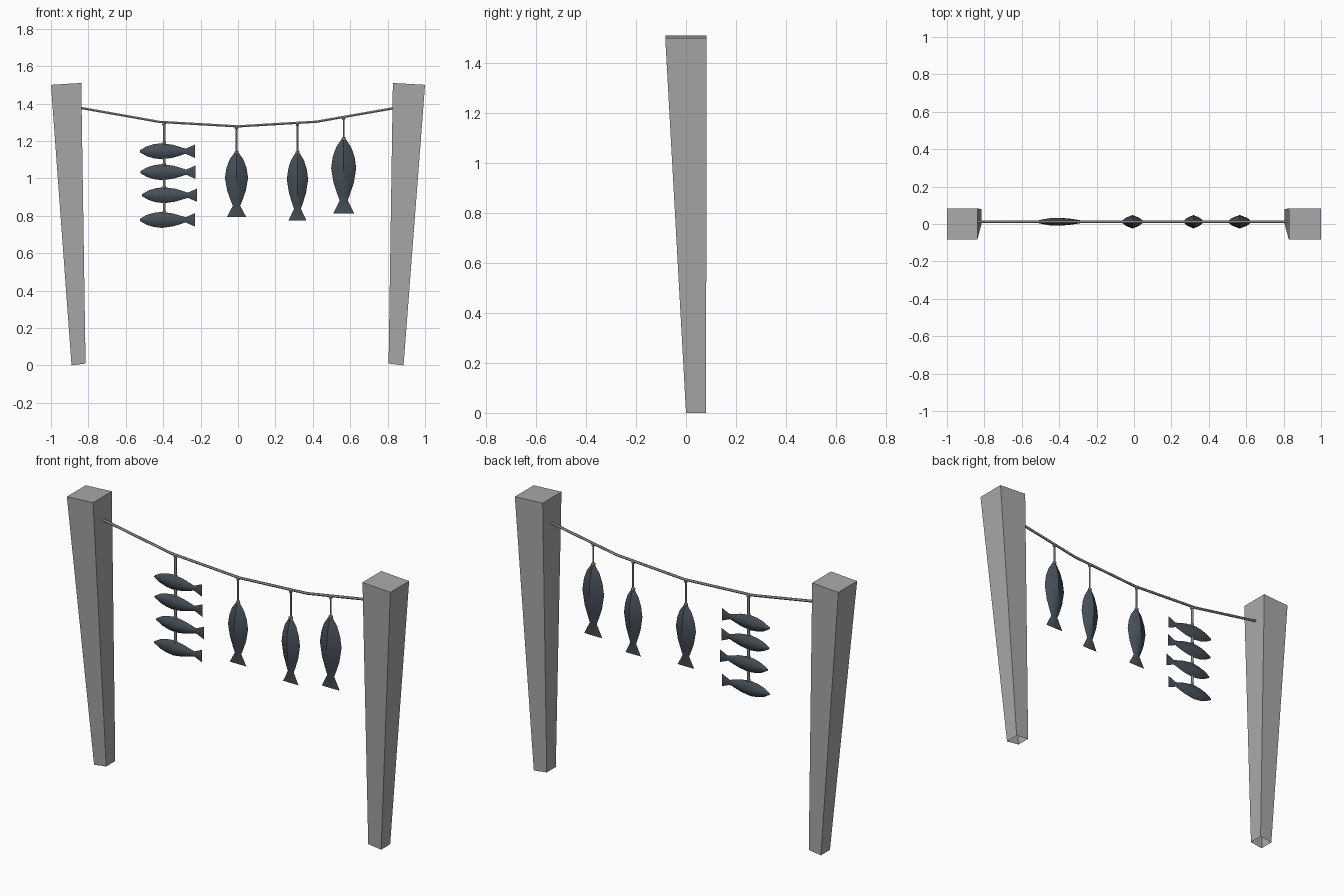
import bpy, bmesh
from math import cos, sin, pi
from mathutils import Vector

cube = bpy.data.objects.get("Cube")
if cube:
    bpy.data.objects.remove(cube, do_unlink=True)


def material(name, color):
    m = bpy.data.materials.new(name)
    m.use_nodes = True
    m.diffuse_color = (*color, 1)
    m.node_tree.nodes["Principled BSDF"].inputs["Base Color"].default_value = (*color, 1)
    return m


GREY = material("weathered grey", (0.4, 0.4, 0.4))
SLATE = material("slate fish skin", (0.06, 0.08, 0.1))


def finish(name, bm, mat, smooth=False):
    bmesh.ops.recalc_face_normals(bm, faces=bm.faces)
    mesh = bpy.data.meshes.new(name)
    bm.to_mesh(mesh)
    bm.free()
    mesh.materials.append(mat)
    obj = bpy.data.objects.new(name, mesh)
    bpy.context.collection.objects.link(obj)
    if smooth:
        bpy.ops.object.select_all(action='DESELECT')
        bpy.context.view_layer.objects.active = obj
        obj.select_set(True)
        bpy.ops.object.shade_smooth_by_angle(angle=0.7)
    return obj


def loft(bm, rings, cap_start=True, cap_end=True):
    rows = [[bm.verts.new(p) for p in ring] for ring in rings]
    n = len(rows[0])
    for a, b in zip(rows, rows[1:]):
        for i in range(n):
            j = (i + 1) % n
            bm.faces.new((a[i], a[j], b[j], b[i]))
    if cap_start:
        bm.faces.new(rows[0])
    if cap_end:
        bm.faces.new(rows[-1])


# Tapered posts: open underneath, leaning outward, with slightly sloped tops
def post(name, side, foot, head):
    def ring(inner, outer, front, back, z):
        return [(side * inner, front, z + 0.01), (side * outer, front, z),
                (side * outer, back, z), (side * inner, back, z + 0.01)]
    bm = bmesh.new()
    loft(bm, [ring(*foot, 0.0, 0.08, 0), ring(*head, -0.083, 0.083, 1.5)], cap_start=False)
    finish(name, bm, GREY)


post("right_post", -1, (0.815, 0.89), (0.838, 1.0))
post("left_post", 1, (0.805, 0.885), (0.828, 1.0))


# Cords and the sagging rope
def cord(name, points, radius, sides=6):
    bm = bmesh.new()
    pts = [Vector(p) for p in points]
    rings = []
    for i, p in enumerate(pts):
        d = (pts[min(i + 1, len(pts) - 1)] - pts[max(i - 1, 0)]).normalized()
        u = Vector((0, 1, 0))
        v = d.cross(u)
        rings.append([p + radius * (u * cos(2 * pi * k / sides) + v * sin(2 * pi * k / sides))
                      for k in range(sides)])
    loft(bm, rings)
    finish(name, bm, GREY, True)


def knot(name, x, z, radius):
    bm = bmesh.new()
    bmesh.ops.create_icosphere(bm, subdivisions=1, radius=radius)
    bmesh.ops.translate(bm, verts=bm.verts, vec=(x, Y, z))
    finish(name, bm, GREY)


Y = 0.012
cord("rope", [(-0.86, Y, 1.38), (-0.42, Y, 1.302), (0, Y, 1.278),
              (0.42, Y, 1.303), (0.86, Y, 1.38)], 0.007)

# Fish: position along body, width, thickness, as fractions
PROFILE = [(0, .12, .15), (.12, .6, .6), (.25, .87, .9), (.4, 1, 1),
           (.6, .8, .75), (.73, .54, .45), (.83, .32, .2), (1, .83, .03)]


def fish(name, nose, direction, length, width, thick):
    bm = bmesh.new()
    d = Vector(direction)
    across = d.cross(Vector((0, 1, 0)))
    rings = []
    for t, w, h in PROFILE:
        ring = []
        for k in range(8):
            a = k * pi / 4
            r = 0.83 if k % 2 else 1
            ring.append(Vector(nose) + d * (t * length) + across * (w * width * r * cos(a))
                        + Vector((0, h * thick * r * sin(a), 0)))
        rings.append(ring)
    loft(bm, rings)
    finish(name, bm, SLATE, True)


# Three fish hanging by the head
for i, (x, rope_z, nose_z, length, width) in enumerate([
        (-0.008, 1.278, 1.142, 0.348, 0.062),
        (0.318, 1.296, 1.142, 0.367, 0.057),
        (0.565, 1.328, 1.215, 0.402, 0.067)]):
    n = i + 1
    cord(f"hanging_cord_{n}", [(x, Y, rope_z), (x, Y, nose_z - 0.01)], 0.005)
    knot(f"rope_knot_{n}", x, rope_z - 0.008, 0.011)
    knot(f"nose_knot_{n}", x, nose_z - 0.003, 0.013)
    fish(f"hanging_fish_{n}", (x, Y, nose_z), (0, 0, -1), length, width, 0.036)

# Four fish skewered on one cord
SKEWER_X = -0.395
cord("skewer_cord", [(SKEWER_X, Y, 1.3), (SKEWER_X, Y, 0.79)], 0.007)
knot("skewer_knot", SKEWER_X, 1.292, 0.012)
for i, (z, shift) in enumerate([(1.145, 0), (1.033, 0.003), (0.91, 0.012), (0.778, 0)]):
    fish(f"skewered_fish_{i + 1}", (-0.525 + shift, Y, z), (1, 0, 0), 0.295, 0.043, 0.021)
    knot(f"fish_knot_{i + 1}", SKEWER_X, z + 0.043, 0.011)
